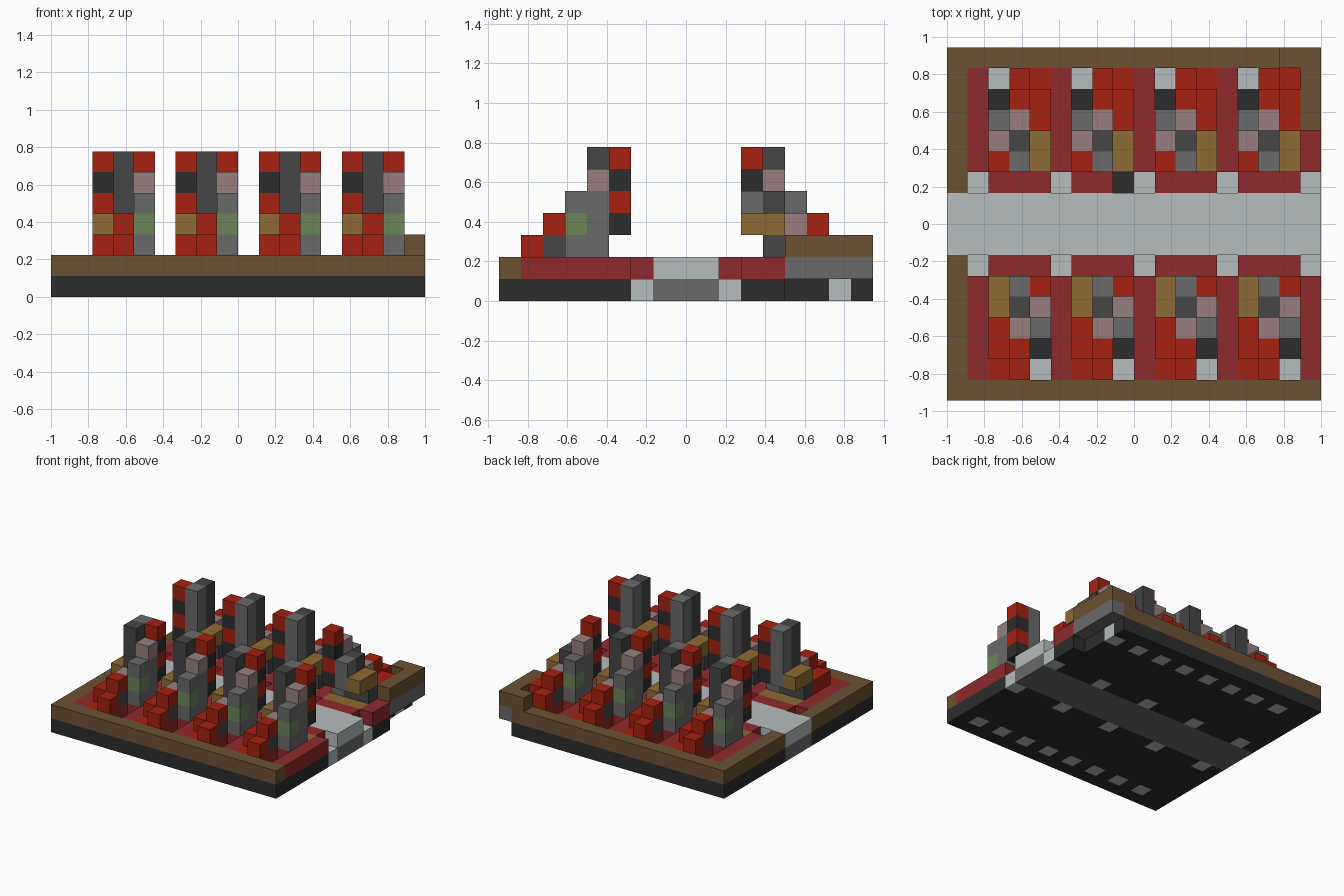
import bpy
import bmesh
from mathutils import Vector

if "Cube" in bpy.data.objects:
    bpy.data.objects.remove(bpy.data.objects["Cube"])

NX, NY = 18, 17
U = 2 / NX
HEX = {
    "brown": "6b5233", "deep_red": "8f2a2c", "red": "a62110", "pale_grey": "b5bdbc",
    "black": "2d2d2d", "grey": "6a6a6a", "dark_grey": "464646", "dusty_pink": "987f80",
    "ochre": "8e6b33", "moss_green": "6b8659",
}
NAMES = list(HEX)
LETTER = {"B": "brown", "F": "deep_red", "R": "red", "W": "pale_grey", "K": "black",
          "G": "grey", "D": "dark_grey", "P": "dusty_pink", "O": "ochre", "M": "moss_green"}


def linear(code):
    v = [int(code[n:n + 2], 16) / 255 for n in (0, 2, 4)]
    return tuple(c / 12.92 if c <= 0.04045 else ((c + 0.055) / 1.055) ** 2.4 for c in v) + (1,)


def make_material(name):
    mat = bpy.data.materials.new(name)
    mat.use_nodes = True
    mat.diffuse_color = linear(HEX[name])
    bsdf = mat.node_tree.nodes["Principled BSDF"]
    bsdf.inputs["Base Color"].default_value = mat.diffuse_color
    bsdf.inputs["Roughness"].default_value = 0.9
    return mat


materials = {n: make_material(n) for n in NAMES}
cells = {}  # (i, j, k) -> (part, colour)


def fill(part, letter, xs, ys, zs):
    for i in range(xs[0], xs[1] + 1):
        for j in range(ys[0], ys[1] + 1):
            for k in range(zs[0], zs[1] + 1):
                cells[i, j, k] = (part, LETTER[letter])


def carve(i, j, k):
    cells.pop((i, j, k), None)


# Foundation slab with a lighter strip under the road
fill("foundation", "K", (0, 17), (0, 16), (0, 0))
fill("road_bed", "G", (0, 17), (7, 9), (0, 0))
for j in (13, 14, 15, 16):
    carve(17, j, 0)

# Floor, rim and road
fill("rim", "B", (0, 17), (0, 16), (1, 1))
fill("floor", "F", (1, 16), (1, 15), (1, 1))
fill("floor", "F", (17, 17), (1, 12), (1, 1))
fill("road", "W", (0, 17), (7, 9), (1, 1))

# Raised corner at the back
fill("corner_footing", "G", (17, 17), (13, 16), (1, 1))
fill("raised_corner", "B", (17, 17), (13, 16), (2, 2))
fill("raised_corner", "B", (16, 17), (16, 16), (2, 2))

# Pale floor lights beside the road and along the rims
for i in range(1, NX, 4):
    for j in (6, 10):
        fill("floor_lights", "W", (i, i), (j, j), (0, 0))
        carve(i, j, 1)
for i in range(2, NX, 2):
    for j in (1, 15):
        fill("floor_lights", "W", (i, i), (j, j), (0, 0))
carve(8, 10, 1)

# One stepped tower: column, row, first layer, colours going up
TOWER = [
    (0, 1, 1, "R"), (0, 2, 2, "R"), (0, 3, 2, "R"), (0, 4, 2, "DO"), (0, 5, 3, "O"),
    (1, 1, 2, "R"), (1, 2, 2, "DR"), (1, 3, 2, "PP"), (1, 4, 2, "DDDDD"), (1, 5, 3, "GGGG"),
    (2, 3, 2, "GMG"), (2, 4, 2, "GGGP"), (2, 5, 3, "KRKR"),
]


def tower(part, start, turned):
    def place(c, r):
        return (start + 2 - c, NY - 1 - r) if turned else (start + c, r)
    for c, r, base, colours in TOWER:
        i, j = place(c, r)
        for n, letter in enumerate(colours):
            fill(part, letter, (i, i), (j, j), (base + n, base + n))
    for c in range(3):
        i, j = place(c, 5)
        fill("floor", "O", (i, i), (j, j), (1, 1))
    for r in (1, 2):
        carve(*place(2, r), 1)


for n in range(4):
    tower(f"front_tower_{n + 1}", 2 + 4 * n, False)
    tower(f"back_tower_{n + 1}", 2 + 4 * n, True)

# The last back tower has a shortened core
for j in (11, 12):
    for k in (5, 6):
        carve(15, j, k)

# Corner offsets of a cell's faces, by outward direction
FACES = {}
for axis in range(3):
    for side in (0, 1):
        normal = [0, 0, 0]
        normal[axis] = 2 * side - 1
        ring = []
        for a, b in ((0, 0), (1, 0), (1, 1), (0, 1)):
            p = [0, 0, 0]
            p[axis], p[(axis + 1) % 3], p[(axis + 2) % 3] = side, a, b
            ring.append(tuple(p))
        FACES[tuple(normal)] = ring if side else ring[::-1]


def build_part(part):
    bm = bmesh.new()
    own = {c: v[1] for c, v in cells.items() if v[0] == part}
    used = [n for n in NAMES if n in own.values()]
    verts = {}
    for (i, j, k), colour in own.items():
        for d, ring in FACES.items():
            if (i + d[0], j + d[1], k + d[2]) in cells:
                continue
            loop = []
            for p in ring:
                key = (i + p[0], j + p[1], k + p[2])
                if key not in verts:
                    verts[key] = bm.verts.new(
                        Vector((key[0] - NX / 2, key[1] - NY / 2, key[2])) * U)
                loop.append(verts[key])
            bm.faces.new(loop).material_index = used.index(colour)
    mesh = bpy.data.meshes.new(part)
    bm.to_mesh(mesh)
    bm.free()
    for n in used:
        mesh.materials.append(materials[n])
    bpy.context.collection.objects.link(bpy.data.objects.new(part, mesh))


for part in sorted({v[0] for v in cells.values()}):
    build_part(part)
